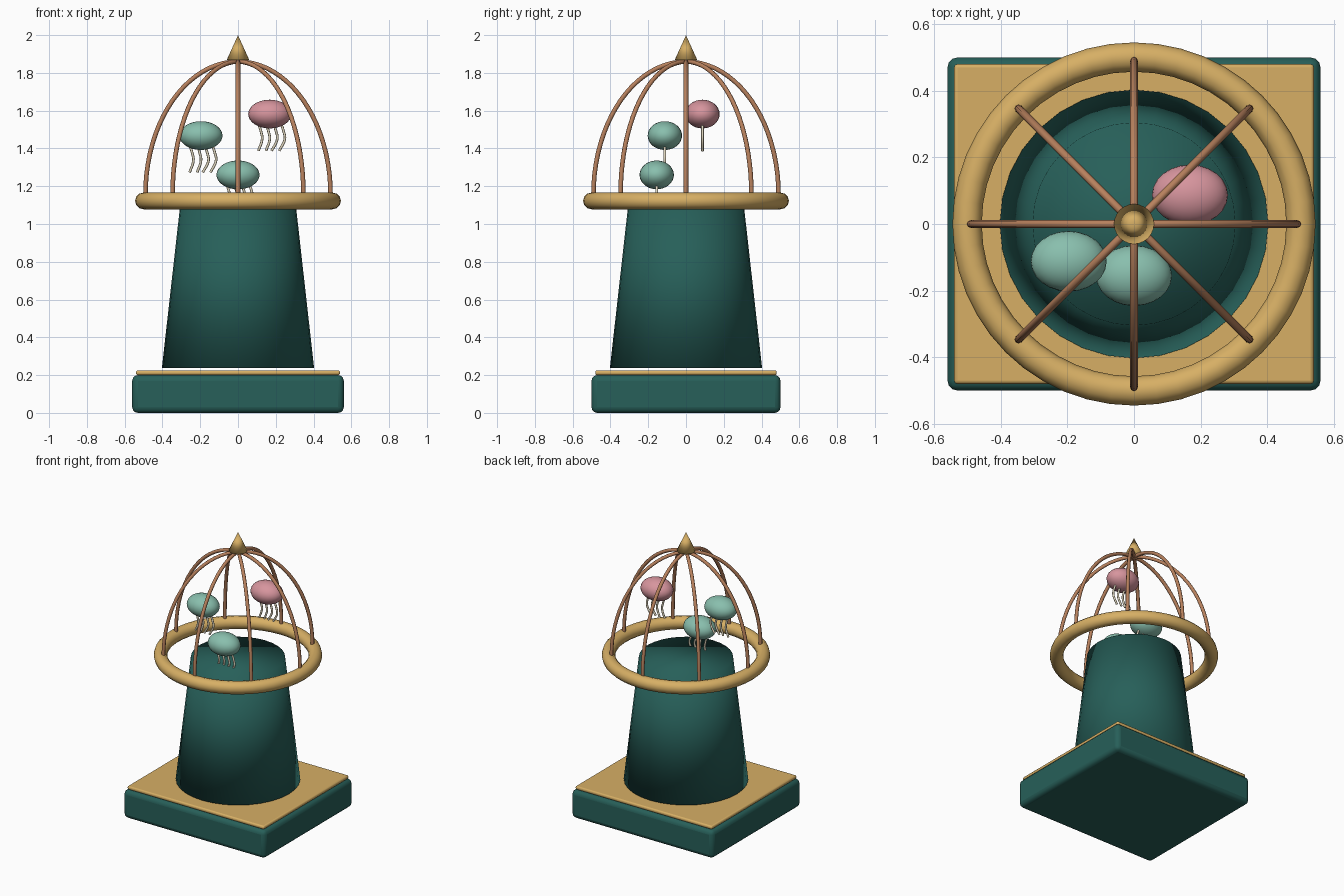
import bpy
from math import sin, cos, pi

if "Cube" in bpy.data.objects:
    bpy.data.objects.remove(bpy.data.objects["Cube"])


def material(name, color):
    m = bpy.data.materials.new(name)
    m.diffuse_color = (*color, 1)
    m.use_nodes = True
    m.node_tree.nodes["Principled BSDF"].inputs["Base Color"].default_value = m.diffuse_color
    return m


GREEN = material("dark_green", (0.02, 0.115, 0.10))
GOLD = material("gold", (0.68, 0.43, 0.13))
COPPER = material("copper", (0.48, 0.22, 0.11))
MINT = material("mint", (0.25, 0.52, 0.42))
PINK = material("pink", (0.68, 0.30, 0.34))
CREAM = material("cream", (0.75, 0.68, 0.52))


def finish(name, mat, smooth=True):
    o = bpy.context.object
    o.name = name
    o.data.materials.append(mat)
    if smooth:
        bpy.ops.object.shade_smooth()
    return o


def slab(name, sx, sy, z0, z1, bevel, mat):
    bpy.ops.mesh.primitive_cube_add(size=1, location=(0, 0, (z0 + z1) / 2))
    bpy.context.object.scale = (sx, sy, z1 - z0)
    bpy.ops.object.transform_apply(location=False, rotation=False)
    o = finish(name, mat, False)
    b = o.modifiers.new("bevel", 'BEVEL')
    b.width, b.segments = bevel, 3
    bpy.ops.object.shade_smooth_by_angle()


def cone(name, r0, r1, z0, z1, n, mat):
    bpy.ops.mesh.primitive_cone_add(vertices=n, radius1=r0, radius2=r1, depth=z1 - z0,
                                    location=(0, 0, (z0 + z1) / 2))
    finish(name, mat)


def tube(name, points, radius, mat, order=None):
    c = bpy.data.curves.new(name, 'CURVE')
    c.dimensions = '3D'
    c.bevel_depth, c.bevel_resolution, c.use_fill_caps = radius, 2, True
    c.resolution_u = 6
    s = c.splines.new('BEZIER' if order else 'POLY')
    if order:
        s.bezier_points.add(len(points) - 1)
        for bp, p in zip(s.bezier_points, points):
            bp.co = p
            bp.handle_left_type = bp.handle_right_type = 'AUTO'
    else:
        s.points.add(len(points) - 1)
        for sp, p in zip(s.points, points):
            sp.co = (*p, 1)
    c.materials.append(mat)
    bpy.context.collection.objects.link(bpy.data.objects.new(name, c))


# Plinth, trim and tapered pedestal
slab("base", 1.12, 1.0, 0, 0.20, 0.03, GREEN)
slab("base_trim", 1.08, 0.96, 0.20, 0.225, 0.01, GOLD)
cone("pedestal", 0.403, 0.305, 0.237, 1.11, 32, GREEN)

# Cage ring, ribs and finial
bpy.ops.mesh.primitive_torus_add(major_radius=0.501, minor_radius=0.044, major_segments=48,
                                 minor_segments=12, location=(0, 0, 1.122))
finish("cage_ring", GOLD)
for i in range(8):
    a = i * pi / 4
    arc = [(0.49 * cos(t), 1.155 + 0.705 * sin(t)) for t in (k * pi / 40 for k in range(21))]
    tube(f"cage_rib_{i}", [(r * cos(a), r * sin(a), z) for r, z in arc], 0.012, COPPER)
cone("finial", 0.06, 0, 1.868, 2.0, 24, GOLD)


# Floating jellyfish: oval bell with a row of wavy tentacles
def jellyfish(name, x, y, z, mat):
    bpy.ops.mesh.primitive_uv_sphere_add(segments=24, ring_count=16, radius=1, location=(x, y, z))
    bpy.context.object.scale = (0.114, 0.091, 0.076)
    finish(name + "_bell", mat)
    for i, dx in enumerate((-0.06, -0.02, 0.02, 0.06)):
        path = [(x + dx + sx, y, z + dz)
                for sx, dz in ((0, -0.05), (0.013, -0.09), (0.02, -0.13), (-0.01 * (i > 1), -0.195))]
        tube(f"{name}_tentacle_{i}", path, 0.007, CREAM, order=True)


jellyfish("left_jellyfish", -0.196, -0.112, 1.468, MINT)
jellyfish("right_jellyfish", 0.168, 0.087, 1.582, PINK)
jellyfish("low_jellyfish", 0.0, -0.155, 1.26, MINT)
